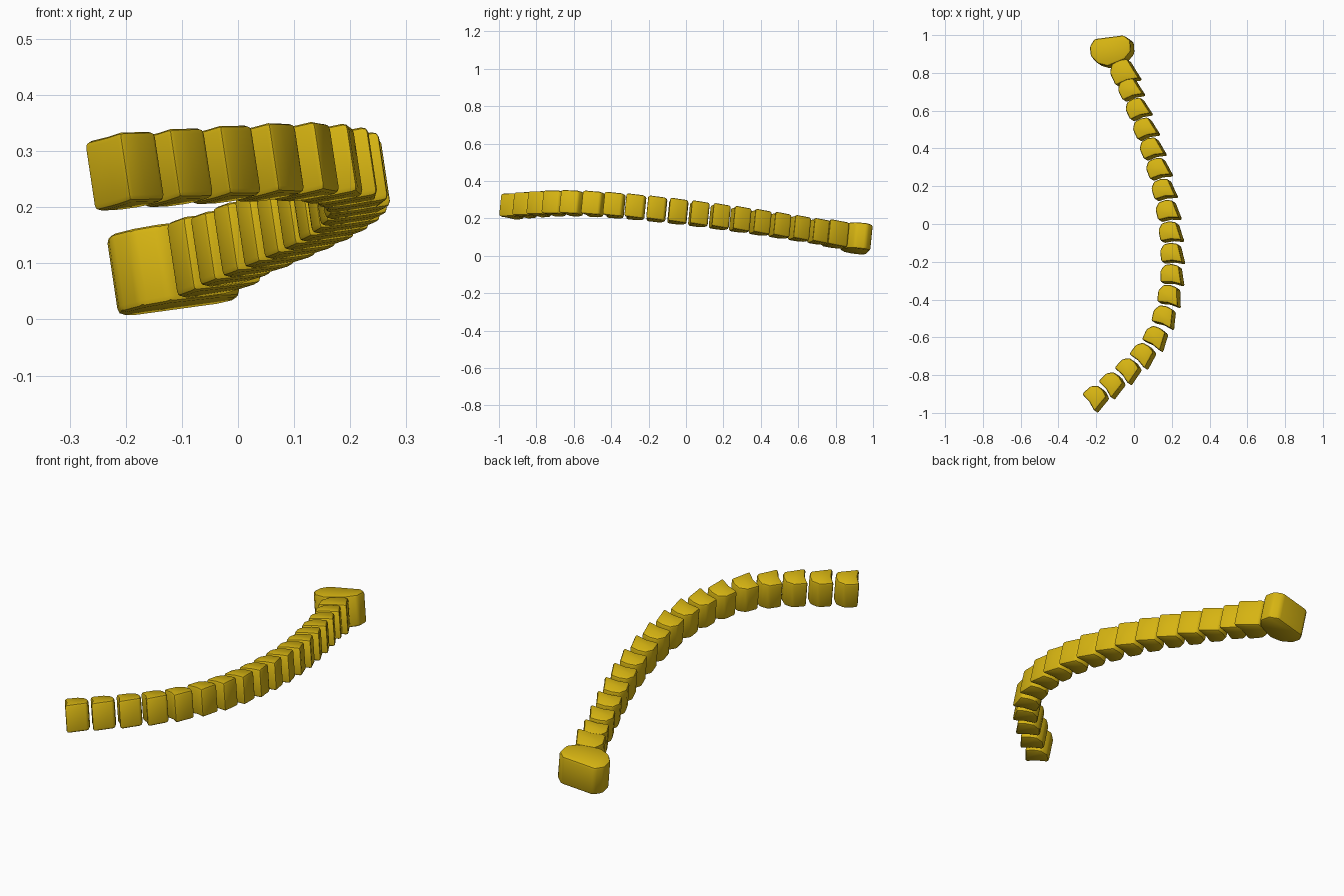
import bpy, bmesh, math
from mathutils import Vector

if "Cube" in bpy.data.objects:
    bpy.data.objects.remove(bpy.data.objects["Cube"])

gold = bpy.data.materials.new("golden yellow")
gold.diffuse_color = (0.68, 0.46, 0.006, 1)
gold.use_nodes = True
gold.node_tree.nodes["Principled BSDF"].inputs["Base Color"].default_value = gold.diffuse_color

# The whole chain lies in one tilted plane
UP = Vector((-0.15, 0.10, 1)).normalized()


def on_plane(x, y):
    return Vector((x, y, 0.203 + 0.15 * x - 0.10 * y))


def prism(name, outline, height, bevel):
    """Rounded block: a footprint on the tilted plane, extruded both ways."""
    bm = bmesh.new()
    low = [bm.verts.new(on_plane(x, y) - UP * height / 2) for x, y in outline]
    high = [bm.verts.new(on_plane(x, y) + UP * height / 2) for x, y in outline]
    n = len(outline)
    bm.faces.new(low[::-1])
    bm.faces.new(high)
    for i in range(n):
        j = (i + 1) % n
        bm.faces.new((low[i], low[j], high[j], high[i]))
    bmesh.ops.recalc_face_normals(bm, faces=bm.faces[:])
    edges = [e for e in bm.edges if e.calc_face_angle(0) > math.radians(28)]
    bmesh.ops.bevel(bm, geom=edges, offset=bevel, segments=2, profile=0.5,
                    affect='EDGES', clamp_overlap=True)
    me = bpy.data.meshes.new(name)
    bm.to_mesh(me)
    bm.free()
    me.materials.append(gold)
    ob = bpy.data.objects.new(name, me)
    bpy.context.collection.objects.link(ob)
    bpy.ops.object.select_all(action='DESELECT')
    ob.select_set(True)
    bpy.context.view_layer.objects.active = ob
    bpy.ops.object.shade_smooth_by_angle(angle=math.radians(35))
    return ob


# Path through the segment centres, from tail to head
path = [(-0.20, -0.915), (-0.113, -0.845), (-0.028, -0.77), (0.05, -0.69),
        (0.115, -0.60), (0.16, -0.49), (0.187, -0.38), (0.20, -0.27),
        (0.20, -0.158), (0.192, -0.045), (0.177, 0.068), (0.155, 0.18),
        (0.127, 0.29), (0.093, 0.397), (0.057, 0.502), (0.018, 0.607),
        (-0.022, 0.71), (-0.055, 0.80)]

# Segment footprint (outward, forward): rounded front, hollow back, flared outer heel
segment = [(-0.049, -0.047), (0.008, -0.042), (0.064, -0.053), (0.053, -0.005),
           (0.043, 0.046), (0.004, 0.053), (-0.032, 0.047), (-0.054, 0.014)]

for i, (cx, cy) in enumerate(path):
    a = path[max(i - 1, 0)]
    b = path[min(i + 1, len(path) - 1)]
    f = Vector((b[0] - a[0], b[1] - a[1])).normalized()
    last = i == len(path) - 1
    wide, long = (1.15, 1.2) if last else (1, 1)
    outline = [(cx + f.y * w * wide + f.x * s * long,
                cy - f.x * w * wide + f.y * s * long) for w, s in segment]
    prism("neck_segment" if last else f"segment_{i + 1:02d}",
          outline, 0.135 if last else 0.126, 0.011)

# Broad end block
head = [(-0.225, 0.933), (-0.20, 0.973), (-0.045, 0.993), (-0.010, 0.966),
        (-0.006, 0.908), (-0.04, 0.866), (-0.13, 0.829), (-0.183, 0.843),
        (-0.22, 0.883)]
prism("end_block", head[::-1], 0.142, 0.012)
